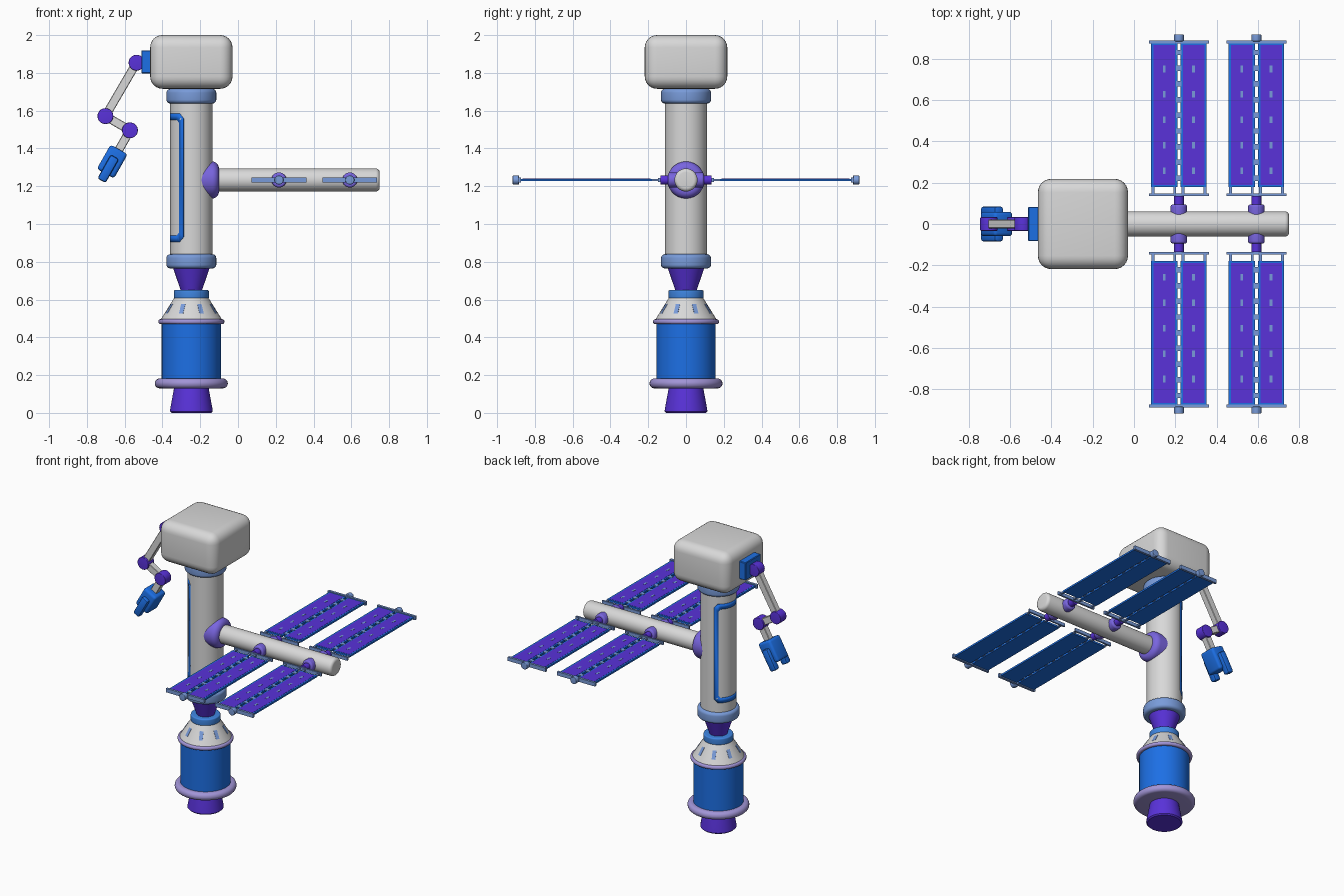
import bpy, bmesh, math
from mathutils import Matrix, Vector

if "Cube" in bpy.data.objects:
    bpy.data.objects.remove(bpy.data.objects["Cube"])


def mat(name, r, g, b):
    m = bpy.data.materials.new(name)
    m.diffuse_color = (r, g, b, 1)
    m.use_nodes = True
    m.node_tree.nodes["Principled BSDF"].inputs["Base Color"].default_value = m.diffuse_color
    return m


WHITE = mat("hull_white", 0.69, 0.69, 0.69)
BLUE = mat("blue", 0.012, 0.16, 0.78)
MID = mat("mid_blue", 0.05, 0.24, 0.76)
PURPLE = mat("purple", 0.10, 0.032, 0.70)
STEEL = mat("light_blue", 0.19, 0.33, 0.70)
LILAC = mat("lilac", 0.36, 0.30, 0.68)
VIOLET = mat("violet", 0.19, 0.13, 0.74)


def finish(name, bm, m, matrix=None):
    if matrix:
        bm.transform(matrix)
    me = bpy.data.meshes.new(name)
    bm.to_mesh(me)
    bm.free()
    me.materials.append(m)
    me.shade_smooth()
    me.set_sharp_from_angle(angle=math.radians(32))
    ob = bpy.data.objects.new(name, me)
    ob.location.x = 0.003
    bpy.context.collection.objects.link(ob)
    return ob


def box(name, c, s, m, bevel=0, seg=1, rot=None):
    bm = bmesh.new()
    bmesh.ops.create_cube(bm, size=1, matrix=Matrix.Diagonal((*s, 1)))
    if bevel:
        bmesh.ops.bevel(bm, geom=bm.edges[:], offset=bevel, segments=seg,
                        profile=0.5, affect='EDGES')
    mx = Matrix.Translation(c)
    if rot:
        mx = mx @ rot
    return finish(name, bm, m, mx)


def lathe(name, prof, m, c=(0, 0, 0), axis=(0, 0, 1), n=48):
    """Revolve (radius, height) points, capped at both ends."""
    bm = bmesh.new()
    rings = [[bm.verts.new((r * math.cos(2 * math.pi * i / n),
                            r * math.sin(2 * math.pi * i / n), h))
              for i in range(n)] for r, h in prof]
    for a, b in zip(rings, rings[1:]):
        for i in range(n):
            j = (i + 1) % n
            bm.faces.new((a[i], a[j], b[j], b[i]))
    bm.faces.new(rings[0][::-1])
    bm.faces.new(rings[-1])
    bmesh.ops.recalc_face_normals(bm, faces=bm.faces[:])
    q = Vector((0, 0, 1)).rotation_difference(Vector(axis))
    return finish(name, bm, m, Matrix.Translation(c) @ q.to_matrix().to_4x4())


def rounded(r, z0, z1, b, k=5):
    """Profile of a disc with rounded rims."""
    a = [math.pi / 2 * i / k for i in range(k + 1)]
    low = [(r - b + b * math.sin(t), z0 + b - b * math.cos(t)) for t in a]
    return low + [(r - b + b * math.cos(t), z1 - b + b * math.sin(t)) for t in a]


CX = -0.25
BASE = (CX, 0, 0)

# Engine and service module
lathe("engine_nozzle", [(0.105, 0), (0.113, 0.008), (0.112, 0.02), (0.09, 0.14)], PURPLE, BASE)
lathe("base_ring", rounded(0.193, 0.13, 0.182, 0.025), LILAC, BASE)
lathe("service_module", [(0.157, 0.16), (0.157, 0.48)], BLUE, BASE)
lathe("shoulder_ring", rounded(0.175, 0.47, 0.496, 0.012), LILAC, BASE)
lathe("shoulder_cone", [(0.165, 0.49), (0.092, 0.607)], WHITE, BASE)
lathe("collar", rounded(0.093, 0.603, 0.65, 0.008), MID, BASE)
lathe("docking_cone", [(0.055, 0.645), (0.098, 0.77)], PURPLE, BASE)

# Cone windows
for i in range(8):
    p = math.pi / 8 + math.pi / 4 * i
    box("cone_window", (CX + 0.1258 * math.cos(p), 0.1258 * math.sin(p), 0.551),
        (0.004, 0.024, 0.058), STEEL,
        rot=Matrix.Rotation(p, 4, 'Z') @ Matrix.Rotation(-0.558, 4, 'Y'))

# Main column and head
lathe("lower_ring", rounded(0.132, 0.765, 0.84, 0.02), STEEL, BASE)
lathe("column", [(0.112, 0.80), (0.112, 1.68)], WHITE, BASE)
lathe("upper_ring", rounded(0.132, 1.638, 1.715, 0.02), STEEL, BASE)
box("head_module", (CX, 0, 1.858), (0.436, 0.437, 0.284), WHITE, 0.065, 6)


# Blue loop painted round the -x side of the column
def loop(h, hz, c, cz, k=18):
    top = [(-(h - c) + 2 * (h - c) * i / k, hz) for i in range(k + 1)]
    pts = top + [(h, hz - cz), (h, cz - hz)]
    return pts + [(-t, -z) for t, z in pts]


bm = bmesh.new()
strips = []
for pts in (loop(69, 0.34, 12, 0.026), loop(55, 0.305, 7, 0.016)):
    strips.append([bm.verts.new((CX - 0.1125 * math.cos(math.radians(t)),
                                 0.1125 * math.sin(math.radians(t)), 1.245 + z)) for t, z in pts])
out, inn = strips
for i in range(len(out)):
    j = (i + 1) % len(out)
    bm.faces.new((out[i], out[j], inn[j], inn[i]))
mod = finish("column_stripe", bm, BLUE).modifiers.new("thickness", 'SOLIDIFY')
mod.thickness, mod.offset = 0.002, 0

# Boom
BZ = 1.233
dome = [(0.062 + 0.036 * math.cos(t), -0.14 + 0.036 * math.sin(t))
        for t in [math.pi / 2 * i / 6 for i in range(7)]]
lathe("boom_hub", [(0.098, -0.24)] + dome, VIOLET, (0, 0, BZ), (1, 0, 0))
lathe("boom", rounded(0.061, -0.2, 0.747, 0.02), WHITE, (0, 0, BZ), (1, 0, 0))

# Solar wings: two on each side of the boom
for wx in (0.214, 0.589):
    for s in (-1, 1):
        o, ax = (wx, 0, BZ), (0, s, 0)
        lathe("wing_socket", rounded(0.04, 0.03, 0.095, 0.012), VIOLET, o, ax, 32)
        lathe("wing_rod", [(0.024, 0.08), (0.024, 0.136)], PURPLE, o, ax, 24)
        lathe("wing_end_knob", rounded(0.024, 0.884, 0.918, 0.004), STEEL, o, ax, 24)
        box("inner_bar", (wx, s * 0.142, BZ), (0.29, 0.012, 0.022), STEEL)
        box("outer_bar", (wx, s * 0.881, BZ), (0.29, 0.016, 0.026), STEEL)
        for e in (-1, 1):
            px = wx + e * 0.071
            box("panel_frame", (px, s * 0.527, BZ), (0.128, 0.696, 0.012), BLUE)
            box("panel_cells", (px, s * 0.527, BZ + 0.006), (0.104, 0.676, 0.002), PURPLE)
            for i in range(5):
                box("cell_mark", (px, s * (0.258 + 0.123 * i), BZ + 0.007),
                    (0.013, 0.032, 0.002), STEEL)
            for d in (0.02, 0.126):
                box("panel_strut", (wx + e * d, s * 0.163, BZ), (0.014, 0.04, 0.01), STEEL)
        for i in range(9):
            box("panel_hinge", (wx, s * (0.222 + 0.076 * i), BZ + 0.003),
                (0.028, 0.026, 0.008), STEEL)

# Robot arm
J = [Vector((-0.54, 0, 1.854)), Vector((-0.705, 0, 1.571)), Vector((-0.575, 0, 1.496))]
box("arm_mount", (-0.488, 0, 1.858), (0.054, 0.166, 0.122), BLUE, 0.004)
for p in J:
    lathe("arm_joint", rounded(0.042, -0.033, 0.033, 0.004), PURPLE, p, (0, 1, 0), 32)


def link(name, a, b):
    d = b - a
    box(name, (a + b) / 2, (0.046, 0.042, d.length), WHITE, 0.003,
        rot=Matrix.Rotation(math.atan2(d.x, d.z), 4, 'Y'))


link("upper_arm", J[0], J[1])
link("forearm", J[1], J[2])

# Gripper, laid out along its own tilted axis
TILT = Matrix.Rotation(0.515, 4, 'Y')


def along(x, y, z):
    return J[2] + TILT @ Vector((x, y, z))


link("wrist", J[2], along(0, 0, -0.14))
box("gripper_palm", along(0, 0, -0.19), (0.104, 0.118, 0.148), BLUE, 0.016, 3, TILT)
for s in (-1, 1):
    box("gripper_finger", along(0, s * 0.062, -0.234), (0.05, 0.046, 0.145), BLUE, 0.012, 2, TILT)
